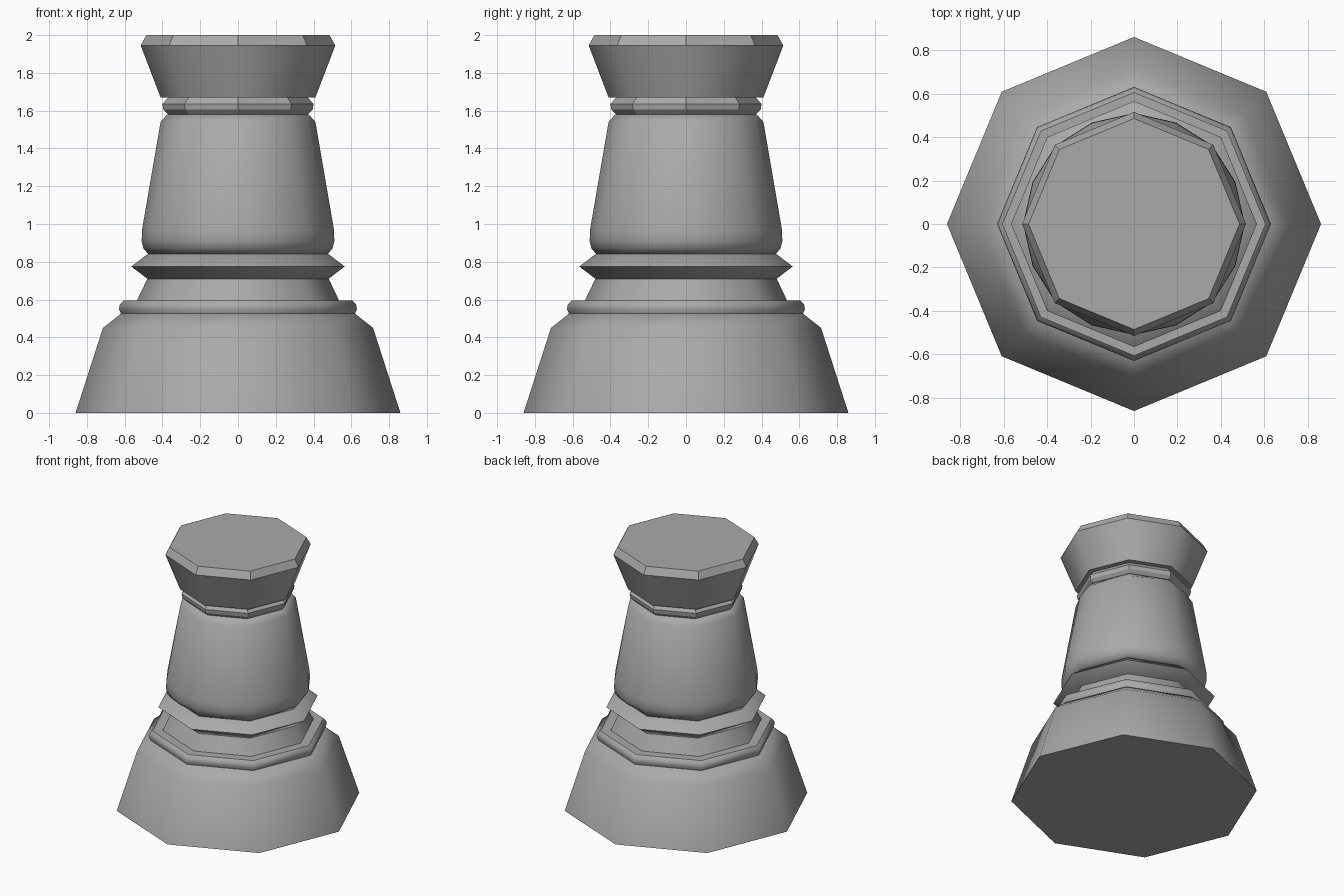
import bpy, bmesh
from math import cos, sin, pi, radians

if "Cube" in bpy.data.objects:
    bpy.data.objects.remove(bpy.data.objects["Cube"], do_unlink=True)

grey = bpy.data.materials.new("stone_grey")
grey.use_nodes = True
colour = (0.4, 0.4, 0.4, 1)
grey.diffuse_color = colour
grey.node_tree.nodes["Principled BSDF"].inputs["Base Color"].default_value = colour


def turned(name, profile, sides=8, angle=46, bulge=None):
    """Stack polygon rings from (radius, height) pairs, cap both ends.
    bulge gives, per ring, the radius factor of every second corner."""
    bm = bmesh.new()
    rings = []
    for i, (r, z) in enumerate(profile):
        ring = []
        for k in range(sides):
            a = 2 * pi * k / sides
            f = bulge[i] if bulge and k % 2 else 1
            ring.append(bm.verts.new((r * f * cos(a), r * f * sin(a), z)))
        rings.append(ring)
    for low, high in zip(rings, rings[1:]):
        for k in range(sides):
            n = (k + 1) % sides
            bm.faces.new((low[k], low[n], high[n], high[k]))
    bm.faces.new(rings[0][::-1])
    bm.faces.new(rings[-1])
    mesh = bpy.data.meshes.new(name)
    bm.to_mesh(mesh)
    bm.free()
    mesh.materials.append(grey)
    obj = bpy.data.objects.new(name, mesh)
    bpy.context.collection.objects.link(obj)
    bpy.ops.object.select_all(action='DESELECT')
    obj.select_set(True)
    bpy.context.view_layer.objects.active = obj
    bpy.ops.object.shade_smooth_by_angle(angle=radians(angle))
    return obj


# Wide foot with a sloping shoulder
turned("base", [(0.86, 0), (0.715, 0.45), (0.62, 0.525)])
# Rounded step and the tapering plinth above it
turned("base_step", [(0.62, 0.525), (0.63, 0.55), (0.625, 0.575), (0.605, 0.595)])
turned("plinth", [(0.535, 0.595), (0.48, 0.71)])
# Sharp ring under the body
turned("lower_ring", [(0.48, 0.71), (0.565, 0.775), (0.48, 0.84)])
# Rounder tapering body, eight-sided at its ends
flat = cos(pi / 8)
turned("body", [(0.475, 0.84), (0.50, 0.87), (0.51, 0.91), (0.508, 0.97),
                (0.41, 1.54), (0.375, 1.58)], 16, 46,
       [flat, 0.965, 0.99, 0.99, 0.965, flat])
# Neck ring
turned("neck_ring", [(0.37, 1.58), (0.395, 1.605), (0.40, 1.635), (0.37, 1.67)], angle=30)
# Flared head with a faceted bevel round the flat top
turned("head", [(0.41, 1.67), (0.515, 1.945)])
turned("head_bevel", [(0.515, 1.945), (0.485, 2.0)], angle=10)
